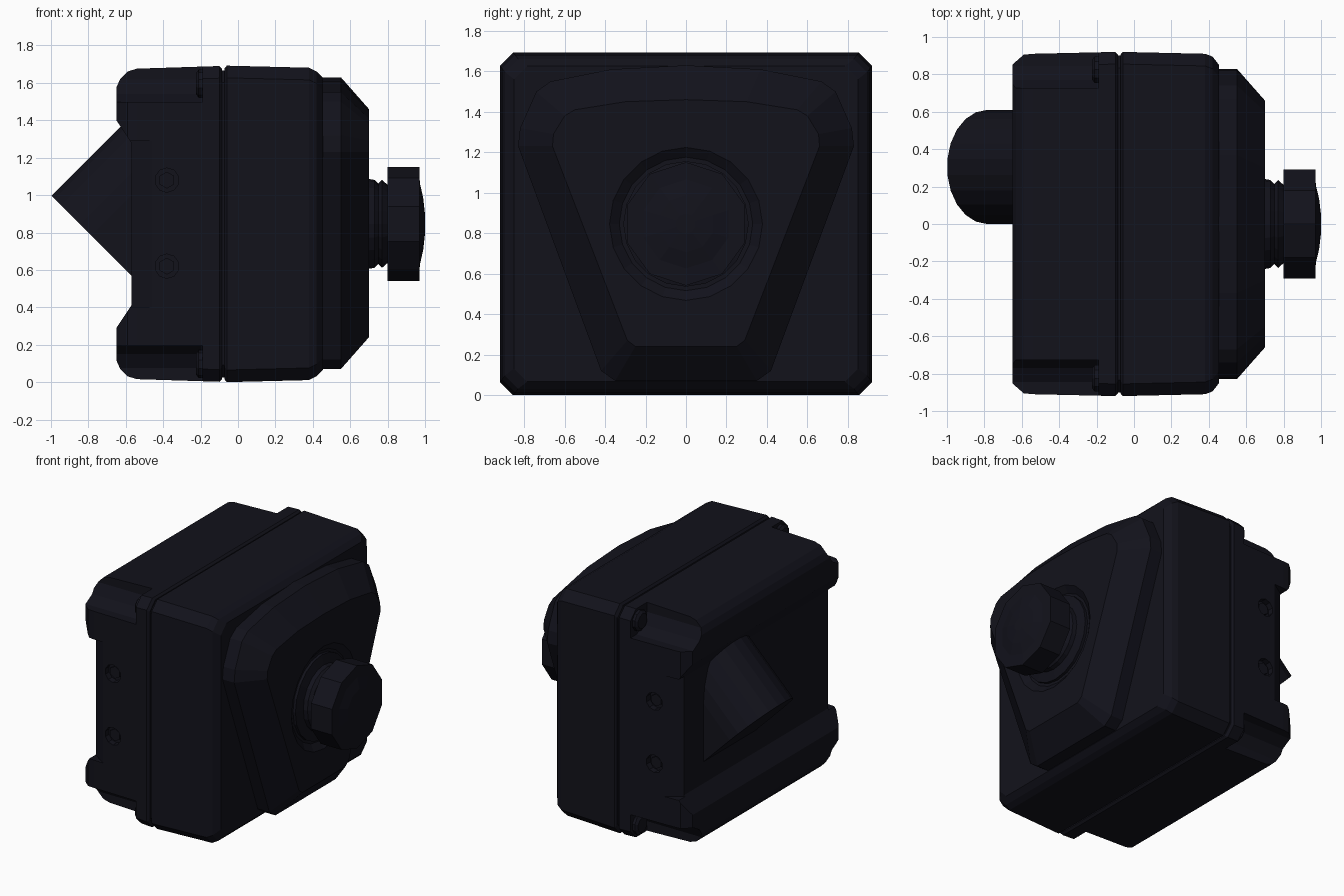
import bpy, bmesh
from math import sin, cos, pi

if "Cube" in bpy.data.objects:
    bpy.data.objects.remove(bpy.data.objects["Cube"])

mat = bpy.data.materials.new("dark_plastic")
mat.diffuse_color = (0.006, 0.006, 0.011, 1)
mat.use_nodes = True
mat.node_tree.nodes["Principled BSDF"].inputs["Base Color"].default_value = mat.diffuse_color
ZC = 0.846  # mid height of the case


def loft(name, rings):
    """Skin a closed solid through matching rings of points."""
    bm = bmesh.new()
    vs = [[bm.verts.new(p) for p in r] for r in rings]
    n = len(rings[0])
    for a, b in zip(vs, vs[1:]):
        for i in range(n):
            j = (i + 1) % n
            bm.faces.new((a[i], a[j], b[j], b[i]))
    bm.faces.new(vs[0])
    bm.faces.new(vs[-1])
    bmesh.ops.recalc_face_normals(bm, faces=bm.faces)
    me = bpy.data.meshes.new(name)
    bm.to_mesh(me)
    bm.free()
    ob = bpy.data.objects.new(name, me)
    bpy.context.collection.objects.link(ob)
    me.materials.append(mat)
    return ob


def octo(x, hy, hz, c=0.065):
    """Corner-cut rectangle at x."""
    q = [(hy, hz - c), (hy - c, hz), (c - hy, hz), (-hy, hz - c),
         (-hy, c - hz), (c - hy, -hz), (hy - c, -hz), (hy, c - hz)]
    return [(x, y, ZC + z) for y, z in q]


def lathe(name, prof, y=0, z=ZC, n=10, axis="x", ph=0.0):
    """Turned part: prof holds (position, radius) along the x or y axis."""
    rings = []
    for p, r in prof:
        ring = []
        for i in range(n):
            a = 2 * pi * i / n + ph
            u, v = r * sin(a), r * cos(a)
            ring.append((p, y + u, z + v) if axis == "x" else (y + u, p, z + v))
        rings.append(ring)
    return loft(name, rings)


def cut(ob, cutters):
    for c in cutters:
        m = ob.modifiers.new("cut", "BOOLEAN")
        m.operation, m.solver, m.object = "DIFFERENCE", "EXACT", c
    dg = bpy.context.evaluated_depsgraph_get()
    dg.update()
    me = bpy.data.meshes.new_from_object(ob.evaluated_get(dg))
    ob.modifiers.clear()
    ob.data = me
    for c in cutters:
        bpy.data.objects.remove(c)


# front cover, slightly drafted, with rolled front edge
loft("front_cover", [octo(-0.073, 0.905, 0.83), octo(-0.06, 0.92, 0.846), octo(0.38, 0.91, 0.835),
                     octo(0.42, 0.895, 0.815), octo(0.455, 0.85, 0.78)])
# seal in the seam
loft("seal", [octo(-0.12, 0.9, 0.82), octo(-0.05, 0.9, 0.82)])

# raised front shield with sloped rim
outer = [(0, 1.63), (.37, 1.61), (.67, 1.55), (.74, 1.5), (.82, 1.32), (.83, 1.23), (.42, .12), (.35, .07)]
inner = [(0, 1.46), (.3, 1.45), (.55, 1.41), (.6, 1.38), (.655, 1.29), (.66, 1.23), (.29, .27), (.25, .24)]


def mirrored(x, half):
    return [(x, y, z) for y, z in half] + [(x, -y, z) for y, z in half[:0:-1]]


shield = loft("front_shield", [mirrored(0.42, outer), mirrored(0.55, outer), mirrored(0.70, inner)])
cut(shield, [lathe("c", [(0.665, 0.33), (0.705, 0.385)], n=20)])

# knob and neck
lathe("knob_neck", [(0.64, 0.31), (0.685, 0.31), (0.70, 0.24), (0.73, 0.235), (0.75, 0.215),
                    (0.77, 0.235), (0.81, 0.2)], n=20)
lathe("knob", [(0.80, 0.305), (0.97, 0.305), (0.972, 0.22), (0.99, 0.14), (1.0, 0.05)], n=10)

# rear housing with a wide recess, corner screw channels and side screw holes
rear = loft("rear_housing", [octo(-0.085, 0.905, 0.83), octo(-0.10, 0.92, 0.844), octo(-0.54, 0.91, 0.83),
                             octo(-0.59, 0.905, 0.815), octo(-0.63, 0.87, 0.775), octo(-0.65, 0.85, 0.73)])
slot = [(-.57, .41), (-.57, 1.28), (-.70, 1.475), (-.70, .215)]
cutters = [loft("c", [[(x, y, z) for x, z in slot] for y in (-1, 1)])]
for s in (-1, 1):
    bev = [(-.44, .925), (-.585, .83), (-.75, .83), (-.75, .95), (-.44, .95)]
    cutters.append(loft("c", [[(x, s * y, z) for x, y in bev] for z in (0.4, 1.29)]))
    for dz in (-1, 1):
        cutters.append(lathe("c", [(-0.8, 0.17), (-0.19, 0.17)], y=s * 0.89, z=ZC + dz * 0.815, n=12, ph=pi / 12))
    for z in (0.62, 1.08):
        cutters.append(lathe("c", [(s * 0.87, 0.065), (s * 1.0, 0.065)], y=-0.38, z=z, n=10, axis="y"))
cut(rear, cutters)

# screws in the corners and on the sides
for s in (-1, 1):
    for dz in (-1, 1):
        lathe("corner_screw", [(-0.17, 0.075), (-0.21, 0.075), (-0.225, 0.055)],
              y=s * 0.825, z=ZC + dz * 0.75, n=10)
    for z in (0.62, 1.08):
        lathe("side_screw", [(s * 0.86, 0.045), (s * 0.89, 0.045)], y=-0.38, z=z, n=6, axis="y")

# rear hood: arched barrel pointing out and down at 45 degrees
R, CY = 0.305, 0.305
arch = [(R * cos(a), R * sin(a)) for a in [pi * (i + 0.5) / 12 * 12 / 11 - pi / 22 for i in range(12)]]
arch = [(R, -0.34)] + arch + [(-R, -0.34)]
k = 0.7071
cap = [(-0.784 - v * k, CY + u, 0.784 + v * k) for u, v in arch]
loft("rear_hood", [cap, [(x + 0.48, y, z + 0.48) for x, y, z in cap]])
